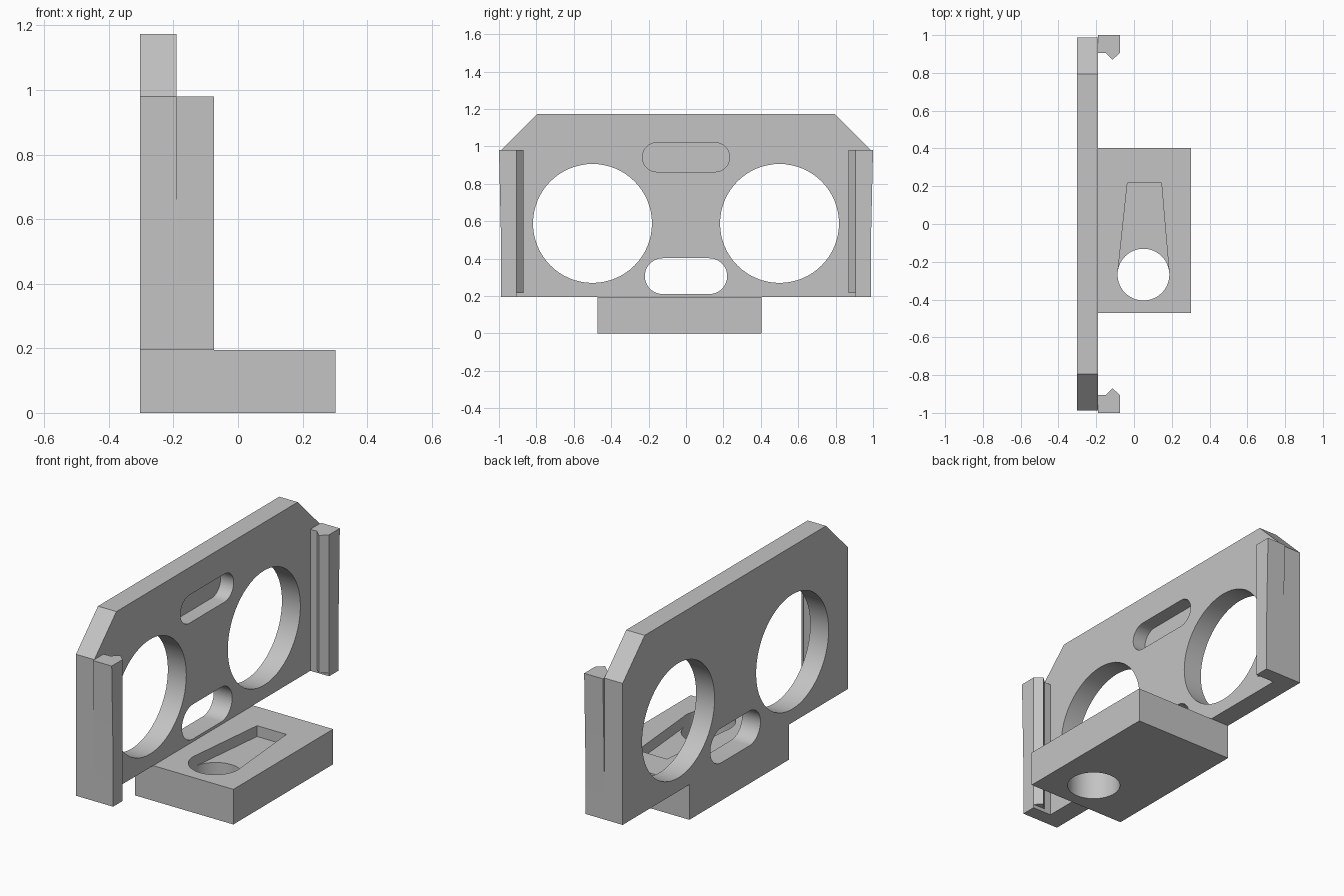
import bpy, bmesh
from math import pi, sin, cos

if "Cube" in bpy.data.objects:
    bpy.data.objects.remove(bpy.data.objects["Cube"], do_unlink=True)

grey = bpy.data.materials.new("plain_grey")
grey.use_nodes = True
colour = (0.55, 0.55, 0.55, 1)
grey.diffuse_color = colour
grey.node_tree.nodes["Principled BSDF"].inputs["Base Color"].default_value = colour


def prism(name, outline, axis, low, high):
    """Extrude an outline: (y, z) points along x, or (x, y) points along z."""
    bm = bmesh.new()

    def place(p, d):
        return (d, p[0], p[1]) if axis == "x" else (p[0], p[1], d)

    base = bm.faces.new([bm.verts.new(place(p, low)) for p in outline])
    top = bmesh.ops.extrude_face_region(bm, geom=[base])["geom"]
    for v in top:
        if isinstance(v, bmesh.types.BMVert):
            v.co["xyz".index(axis)] = high
    bmesh.ops.recalc_face_normals(bm, faces=bm.faces[:])
    mesh = bpy.data.meshes.new(name)
    bm.to_mesh(mesh)
    bm.free()
    mesh.materials.append(grey)
    obj = bpy.data.objects.new(name, mesh)
    bpy.context.collection.objects.link(obj)
    return obj


def combine(target, other, operation):
    mod = target.modifiers.new("combine", "BOOLEAN")
    mod.operation = operation
    mod.solver = "EXACT"
    mod.object = other
    bpy.context.view_layer.objects.active = target
    bpy.ops.object.modifier_apply(modifier=mod.name)
    bpy.data.objects.remove(other, do_unlink=True)


def arc(cx, cy, r, start, end, steps=24):
    angles = [start + (end - start) * i / steps for i in range(steps + 1)]
    return [(cx + r * cos(a), cy + r * sin(a)) for a in angles]


def circle(cx, cy, r):
    return arc(cx, cy, r, 0, 2 * pi, 64)[:-1]


def slot(half, low, high):
    r, mid = (high - low) / 2, (high + low) / 2
    return (arc(half - r, mid, r, -pi / 2, pi / 2)
            + arc(r - half, mid, r, pi / 2, 3 * pi / 2))


BACK, FACE, FRONT = -0.303, -0.19, 0.302
SHELF = 0.195
LOW_Y, HIGH_Y = -0.472, 0.403

# Upright plate with chamfered corners and a tab below
plate = prism("bracket_body", [
    (LOW_Y, 0), (HIGH_Y, 0), (HIGH_Y, SHELF), (0.988, SHELF), (0.988, 0.98),
    (0.795, 1.173), (-0.795, 1.173), (-0.988, 0.98), (-0.988, SHELF),
    (LOW_Y, SHELF)], "x", BACK, FACE)

# Base block
combine(plate, prism("base", [(FACE, LOW_Y), (FRONT, LOW_Y), (FRONT, HIGH_Y),
                              (FACE, HIGH_Y)], "z", 0, SHELF), "UNION")

# Round openings, through slot and shallow upper slot
for side in (-1, 1):
    combine(plate, prism("opening", circle(side * 0.5, 0.588, 0.318),
                         "x", -0.5, 0), "DIFFERENCE")
combine(plate, prism("lower_slot", slot(0.22, 0.21, 0.402), "x", -0.5, 0), "DIFFERENCE")
combine(plate, prism("upper_slot", slot(0.233, 0.864, 1.02), "x", FACE - 0.08, 0),
        "DIFFERENCE")

# Tapered recess and drilled hole in the base
recess = [(0.145, 0.217), (-0.035, 0.217)] + arc(0.05, -0.268, 0.137, pi, 2 * pi, 32)
combine(plate, prism("recess", recess, "z", SHELF - 0.06, 0.4), "DIFFERENCE")
combine(plate, prism("hole", circle(0.05, -0.268, 0.137), "z", -0.2, 0.4), "DIFFERENCE")

# Side clips with an inward ridge
parts = [plate]
for side, name in ((-1, "front_clip"), (1, "back_clip")):
    clip = prism(name, [(side * y, z) for y, z in (
        (0.906, SHELF), (0.988, SHELF), (0.988, 0.46), (1.0, 0.98), (0.906, 0.98))],
        "x", FACE, -0.075)
    ridge = prism("ridge", [(x, side * y) for x, y in (
        (-0.15, 0.906), (-0.113, 0.87), (-0.075, 0.906))], "z", 0.215, 0.98)
    combine(clip, ridge, "UNION")
    parts.append(clip)

# Smooth the round walls, keep the edges sharp
for obj in bpy.context.view_layer.objects:
    obj.select_set(obj in parts)
bpy.context.view_layer.objects.active = plate
bpy.ops.object.shade_smooth_by_angle(angle=pi / 9)
